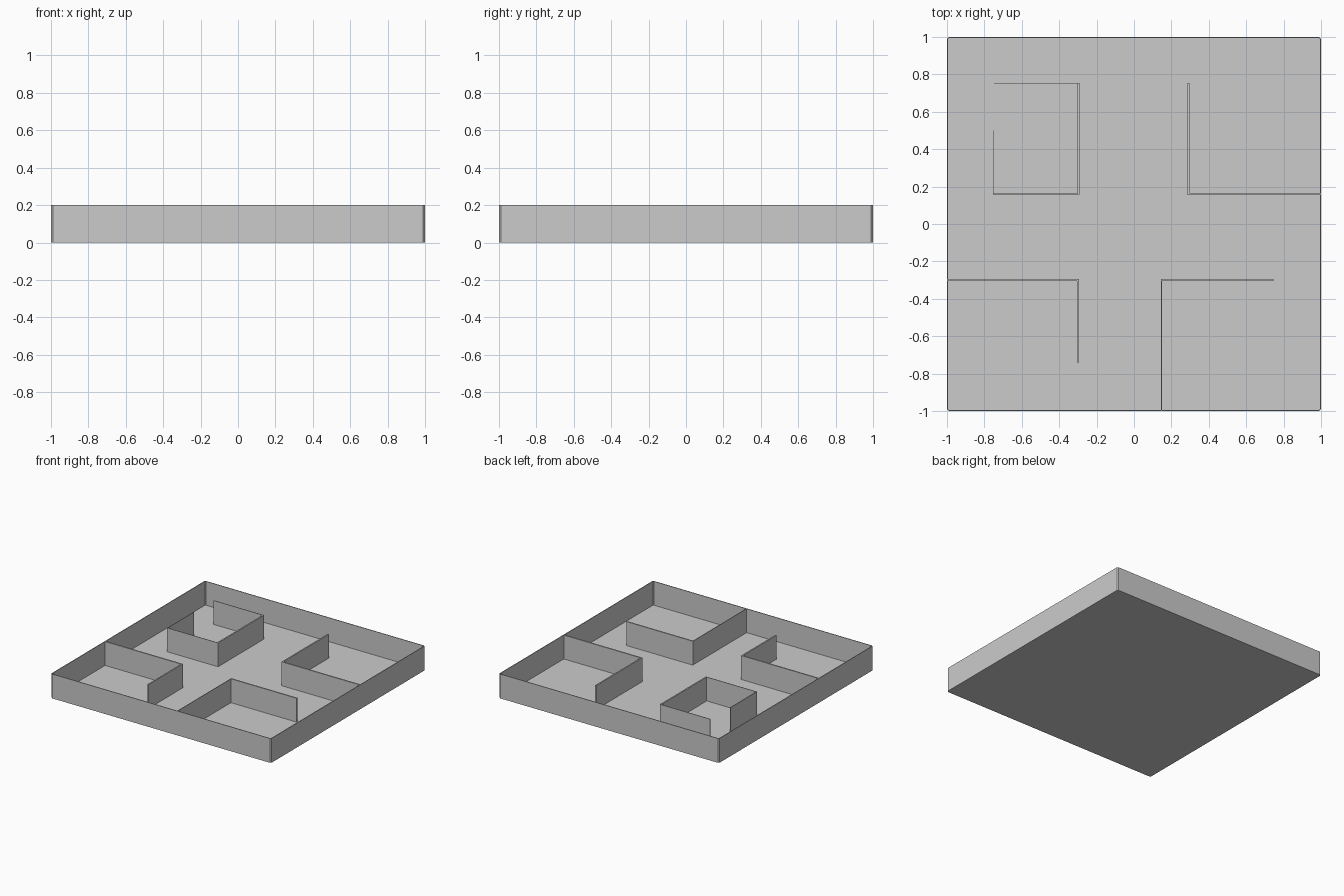
import bpy, bmesh

if "Cube" in bpy.data.objects:
    bpy.data.objects.remove(bpy.data.objects["Cube"])

H = 0.2        # wall height
FLOOR = 0.004  # floor sheet thickness


def mesh_object(name, bm):
    bmesh.ops.recalc_face_normals(bm, faces=bm.faces)
    mesh = bpy.data.meshes.new(name)
    bm.to_mesh(mesh)
    bm.free()
    obj = bpy.data.objects.new(name, mesh)
    bpy.context.collection.objects.link(obj)
    return obj


def outline(out, cut):
    """Square of half-size out with small clipped corners."""
    return [(out, -cut), (out, cut), (cut, out), (-cut, out),
            (-out, cut), (-out, -cut), (-cut, -out), (cut, -out)]


def wall(name, x0, x1, y0, y1):
    bm = bmesh.new()
    base = bm.faces.new([bm.verts.new((x, y, 0)) for x, y in
                         ((x0, y0), (x1, y0), (x1, y1), (x0, y1))])
    top = bmesh.ops.extrude_face_region(bm, geom=[base], use_keep_orig=True)
    verts = [g for g in top["geom"] if isinstance(g, bmesh.types.BMVert)]
    bmesh.ops.translate(bm, verts=verts, vec=(0, 0, H))
    return mesh_object(name, bm)


# Outer tray: floor and thin rim in one closed shell
bm = bmesh.new()
loops = [[bm.verts.new((x, y, z)) for x, y in outline(o, c)]
         for o, c, z in ((1, 0.99, 0), (1, 0.99, H),
                         (0.994, 0.988, H), (0.994, 0.988, FLOOR))]
for a, b in zip(loops, loops[1:]):
    for i in range(8):
        j = (i + 1) % 8
        bm.faces.new((a[i], a[j], b[j], b[i]))
bm.faces.new(loops[0])
bm.faces.new(loops[-1])
mesh_object("maze_tray", bm)

# Back left hook
wall("hook_wall_back", -0.748, -0.291, 0.750, 0.755)
wall("hook_wall_right", -0.302, -0.291, 0.157, 0.755)
wall("hook_wall_front", -0.755, -0.291, 0.157, 0.162)
wall("hook_wall_left", -0.755, -0.750, 0.157, 0.50)

# Back right corner
wall("back_right_wall_long", 0.286, 0.297, 0.156, 0.755)
wall("back_right_wall_side", 0.286, 0.997, 0.156, 0.167)

# Front left corner
wall("front_left_wall_side", -0.997, -0.294, -0.306, -0.295)
wall("front_left_wall_end", -0.305, -0.294, -0.74, -0.295)

# Front right corner
wall("front_right_wall_long", 0.145, 0.150, -0.997, -0.295)
wall("front_right_wall_end", 0.145, 0.747, -0.306, -0.295)
